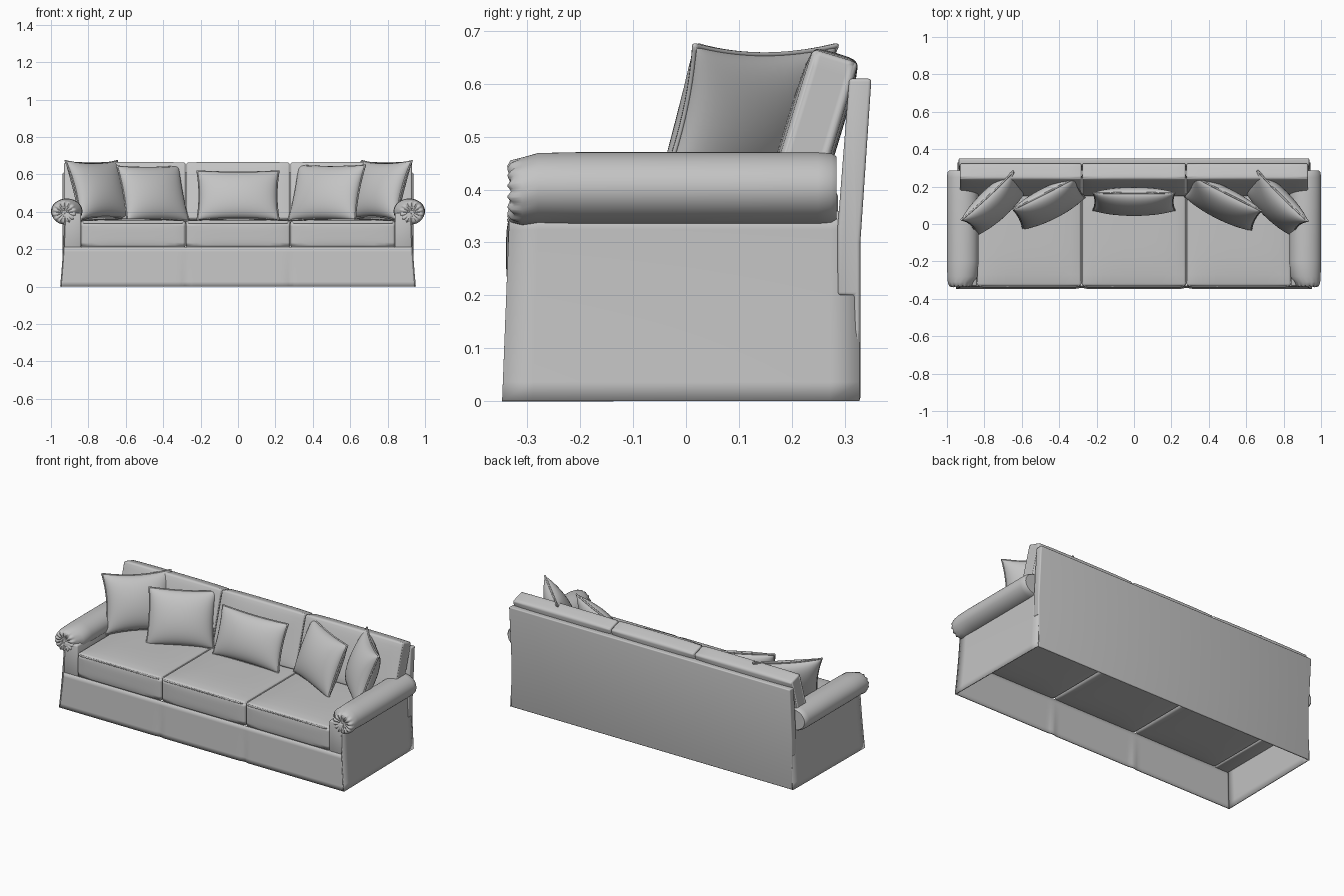
import bpy, bmesh, math
from mathutils import Matrix, Vector

default = bpy.data.objects.get("Cube")
if default:
    bpy.data.objects.remove(default)

fabric = bpy.data.materials.new("grey_fabric")
fabric.use_nodes = True
GREY = (0.55, 0.55, 0.55, 1)
fabric.diffuse_color = GREY
fabric.node_tree.nodes["Principled BSDF"].inputs["Base Color"].default_value = GREY


def finish(name, bm, matrix=None, sharp=None):
    """Turn a bmesh into a smooth shaded fabric object."""
    bmesh.ops.recalc_face_normals(bm, faces=bm.faces)
    mesh = bpy.data.meshes.new(name)
    bm.to_mesh(mesh)
    bm.free()
    mesh.materials.append(fabric)
    mesh.shade_smooth()
    if sharp:
        mesh.set_sharp_from_angle(angle=math.radians(sharp))
    obj = bpy.data.objects.new(name, mesh)
    bpy.context.scene.collection.objects.link(obj)
    if matrix:
        obj.matrix_world = matrix
    return obj


def bevel(obj, width, segments=4):
    mod = obj.modifiers.new("rounding", "BEVEL")
    mod.width, mod.segments = width, segments
    mod.limit_method, mod.angle_limit = "ANGLE", math.radians(50)


def grid(bm, func, nu, nv):
    """Add a quad sheet; func maps u, v in -1..1 to a point."""
    rows = [[bm.verts.new(func(2 * i / nu - 1, 2 * j / nv - 1)) for i in range(nu + 1)]
            for j in range(nv + 1)]
    for a, b in zip(rows, rows[1:]):
        for i in range(nu):
            bm.faces.new((a[i], a[i + 1], b[i + 1], b[i]))


def loft(bm, rings):
    """Skin closed rings of points and cap both ends."""
    loops = [[bm.verts.new(p) for p in ring] for ring in rings]
    n = len(loops[0])
    for a, b in zip(loops, loops[1:]):
        for i in range(n):
            bm.faces.new((a[i], a[(i + 1) % n], b[(i + 1) % n], b[i]))
    bm.faces.new(loops[0])
    bm.faces.new(loops[-1])


def piping(name, points, radius, matrix=None):
    """Closed round cord through the points."""
    bm = bmesh.new()
    n, sides = len(points), 6
    loops = []
    for i, p in enumerate(points):
        along = (points[(i + 1) % n] - points[i - 1]).normalized()
        side = along.cross(Vector((0.12, 1, 0.07))).normalized()
        if abs(along.y) > 0.8:
            side = along.cross(Vector((0, 0, 1))).normalized()
        up = along.cross(side)
        angles = [2 * math.pi * k / sides for k in range(sides)]
        loops.append([bm.verts.new(p + radius * (side * math.cos(a) + up * math.sin(a)))
                      for a in angles])
    for i in range(n):
        a, b = loops[i], loops[(i + 1) % n]
        for k in range(sides):
            bm.faces.new((a[k], a[(k + 1) % sides], b[(k + 1) % sides], b[k]))
    return finish(name, bm, matrix)


def cushion(name, size, matrix, crown, rounding):
    """Box cushion; crown gives the swelling along each axis."""
    bm = bmesh.new()
    bmesh.ops.create_cube(bm, size=2)
    bmesh.ops.subdivide_edges(bm, edges=bm.edges, cuts=9, use_grid_fill=True)
    for v in bm.verts:
        c = v.co.copy()
        for k in range(3):
            a, b = c[(k + 1) % 3], c[(k + 2) % 3]
            v.co[k] = c[k] * (size[k] / 2 + crown[k] * (1 - a ** 4) * (1 - b ** 4))
    obj = finish(name, bm, matrix)
    bevel(obj, rounding)


def pillow(name, w, h, thick, pinch, loc, yaw, lean):
    """Knife edged scatter pillow with a corded seam."""
    matrix = (Matrix.Translation(loc) @ Matrix.Rotation(math.radians(yaw), 4, "Z")
              @ Matrix.Rotation(math.radians(-lean), 4, "X"))

    def point(u, v, side):
        u, v = math.sin(u * math.pi / 2), math.sin(v * math.pi / 2)
        puff = max(0, (1 - u * u) * (1 - v * v)) ** 0.45
        return Vector((w / 2 * u * (1 - pinch * (1 - v * v)), side * thick / 2 * puff,
                       h / 2 * v * (1 - pinch * (1 - u * u))))

    bm = bmesh.new()
    for side in (-1, 1):
        grid(bm, lambda u, v: point(u, v, side), 20, 20)
    bmesh.ops.remove_doubles(bm, verts=bm.verts, dist=0.0002)
    finish(name, bm, matrix)
    steps = [k / 10 - 1 for k in range(20)]
    rim = [point(t, -1, 0) for t in steps] + [point(1, t, 0) for t in steps]
    rim += [point(-t, 1, 0) for t in steps] + [point(-1, -t, 0) for t in steps]
    piping(name + "_piping", rim, 0.005, matrix)


# Seat cushions with a corded upper seam
for name, x0, x1 in (("right", -0.84, -0.281), ("middle", -0.279, 0.279), ("left", 0.281, 0.84)):
    cx, w = (x0 + x1) / 2, x1 - x0
    cushion(name + "_seat_cushion", (w, 0.605, 0.145),
            Matrix.Translation((cx, -0.03, 0.28)), (0, 0.008, 0.012), 0.022)
    rim, r = [], 0.03
    for sx, sy, start in ((1, 1, 0), (-1, 1, 90), (-1, -1, 180), (1, -1, 270)):
        for k in range(5):
            a = math.radians(start + k * 22.5)
            rim.append(Vector((cx + sx * (w / 2 - r - 0.002) + r * math.cos(a),
                               -0.03 + sy * (0.304 - r) + r * math.sin(a), 0.342)))
    piping(name + "_seat_piping", rim, 0.005)

# Leaning back cushions
for name, x0, x1 in (("right", -0.93, -0.281), ("middle", -0.276, 0.276), ("left", 0.281, 0.93)):
    place = (Matrix.Translation(((x0 + x1) / 2, 0.237, 0.502))
             @ Matrix.Rotation(math.radians(-17), 4, "X"))
    cushion(name + "_back_cushion", (x1 - x0, 0.09, 0.315), place, (0, 0.008, 0.006), 0.03)

# Back frame, extruded from its side profile
profile = [(0.318, 0), (0.33, 0), (0.33, 0.3), (0.351, 0.61), (0.309, 0.61),
           (0.287, 0.33), (0.287, 0.2), (0.318, 0.2)]
bm = bmesh.new()
loft(bm, [[(x, y, z) for y, z in profile] for x in (-0.937, 0.937)])
bevel(finish("back_frame", bm), 0.01, 3)

# Arms: upright body, outer skirt panel and gathered roll
ROLL = [(-0.322, 0.12), (-0.331, 0.4), (-0.335, 0.7), (-0.328, 0.86), (-0.31, 0.94),
        (-0.28, 0.975), (-0.2, 1), (0, 1), (0.25, 1), (0.275, 0.97), (0.285, 0.88)]
for side, s in (("left", 1), ("right", -1)):
    bm = bmesh.new()
    bmesh.ops.create_cube(bm, size=1, matrix=Matrix.Translation((s * 0.884, -0.022, 0.30))
                          @ Matrix.Diagonal((0.09, 0.62, 0.19, 1)))
    bevel(finish(side + "_arm_body", bm), 0.008, 2)

    def outer(u, v):
        t = (1 - v) / 2
        y = -0.003 + u * 0.331
        flare = 0.022 * t ** 1.5 * (1 - 0.35 * (u + 1) / 2)
        return (s * (0.929 + flare), y - 0.014 * t * max(0, -u), 0.36 * (1 - t))

    bm = bmesh.new()
    grid(bm, outer, 12, 10)
    obj = finish(side + "_side_skirt", bm)
    obj.modifiers.new("cloth", "SOLIDIFY").thickness = 0.006

    rings = []
    for y, f in ROLL:
        ring = []
        for k in range(72):
            a = 2 * math.pi * k / 72
            pleat = 0.005 * math.cos(14 * a) * f if y < -0.32 else 0
            narrow = 0.072 if y < -0.3 else 0.084
            cx = 1.0 - narrow
            ring.append((s * (cx + narrow * f * math.cos(a)), y + pleat,
                         0.403 - 0.006 * (y < -0.3) + 0.068 * f * math.sin(a)))
        rings.append(ring)
    bm = bmesh.new()
    loft(bm, rings)
    finish(side + "_arm_roll", bm, sharp=50)


# Front skirt with a flare and two soft pleats
def front(u, v):
    x, t = u * (0.934 + 0.016 * (1 - v) / 2), (1 - v) / 2
    fold = sum(math.exp(-((x - c) / 0.018) ** 2) for c in (-0.28, 0.28))
    return (x, -0.334 - 0.013 * t + 0.006 * t * fold, 0.212 * (1 - t))


bm = bmesh.new()
grid(bm, front, 120, 8)
skirt = finish("front_skirt", bm)
skirt.modifiers.new("cloth", "SOLIDIFY").thickness = 0.006

# Scatter pillows
pillow("right_corner_pillow", 0.38, 0.335, 0.15, 0.11, (-0.745, 0.11, 0.515), 43, 20)
pillow("right_inner_pillow", 0.37, 0.315, 0.14, 0.05, (-0.455, 0.11, 0.497), 27, 22)
pillow("lumbar_pillow", 0.435, 0.275, 0.13, 0.05, (0, 0.12, 0.488), 0, 20)
pillow("left_inner_pillow", 0.40, 0.315, 0.14, 0.05, (0.475, 0.11, 0.502), -27, 22)
pillow("left_corner_pillow", 0.38, 0.335, 0.15, 0.11, (0.755, 0.11, 0.515), -45, 20)
